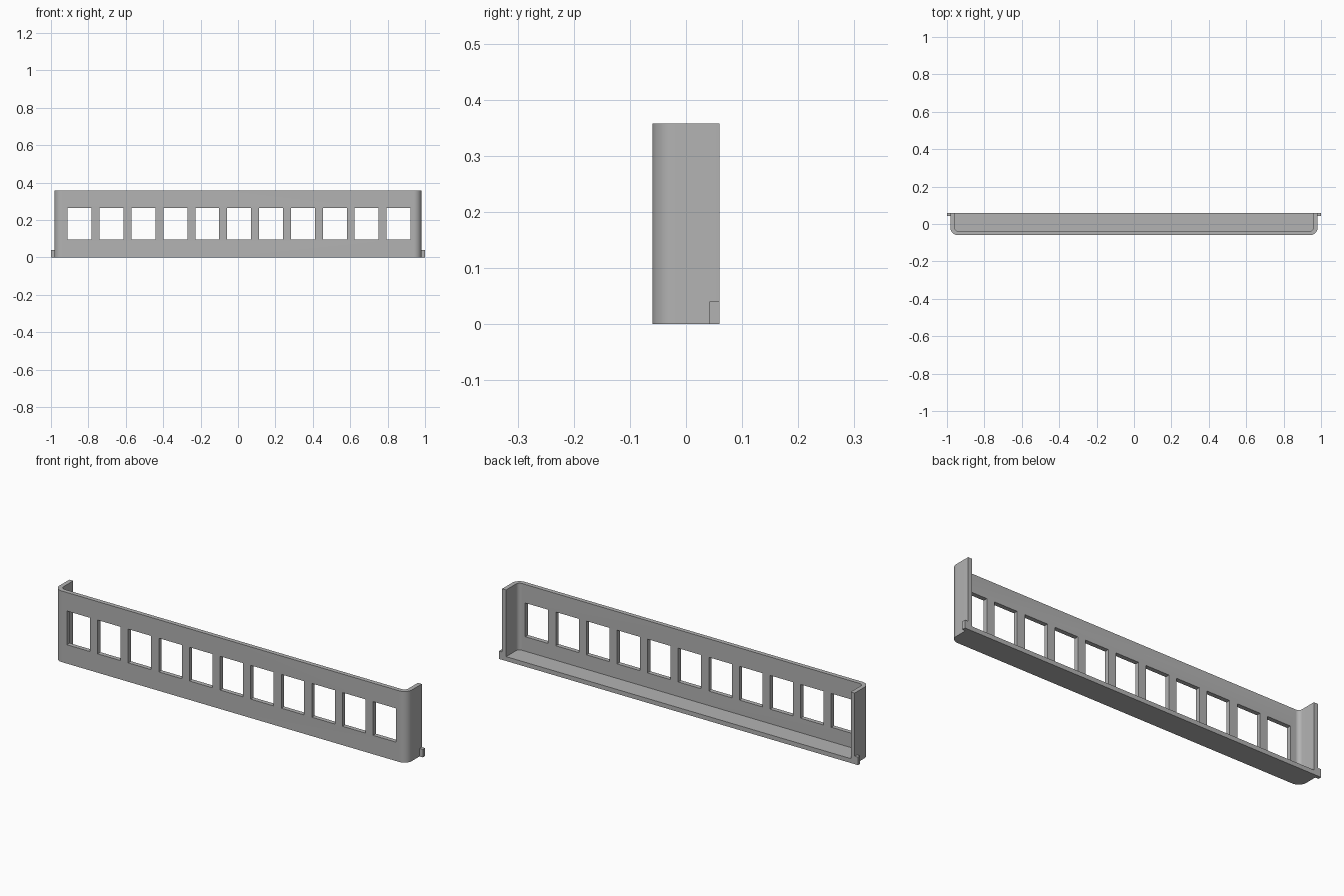
import bpy, bmesh
from math import sin, cos, pi

cube = bpy.data.objects.get("Cube")
if cube:
    bpy.data.objects.remove(cube, do_unlink=True)

grey = bpy.data.materials.new("plain grey")
grey.use_nodes = True
colour = (0.45, 0.45, 0.45, 1)
grey.diffuse_color = colour
grey.node_tree.nodes["Principled BSDF"].inputs["Base Color"].default_value = colour

HEIGHT, HALF, FRONT, BACK = 0.358, 0.982, -0.06, 0.06
WALL, FLOOR, RADIUS = 0.022, 0.022, 0.042


def make_object(name, bm):
    bmesh.ops.recalc_face_normals(bm, faces=bm.faces)
    mesh = bpy.data.meshes.new(name)
    bm.to_mesh(mesh)
    bm.free()
    mesh.materials.append(grey)
    obj = bpy.data.objects.new(name, mesh)
    bpy.context.collection.objects.link(obj)
    return obj


def add_box(bm, x0, x1, y0, y1, z0, z1):
    verts = bmesh.ops.create_cube(bm, size=1)["verts"]
    for v in verts:
        v.co = (x1 if v.co.x > 0 else x0,
                y1 if v.co.y > 0 else y0,
                z1 if v.co.z > 0 else z0)


def rounded_prism(name, half, front, back, radius, z0, z1, steps=10):
    """Upright block whose two front corners are rounded."""
    right = [(half - radius + radius * sin(a), front + radius - radius * cos(a))
             for a in (pi / 2 * i / steps for i in range(steps + 1))]
    right.append((half, back))
    outline = right + [(-x, y) for x, y in reversed(right)]
    bm = bmesh.new()
    face = bm.faces.new([bm.verts.new((x, y, z0)) for x, y in outline])
    top = bmesh.ops.extrude_face_region(bm, geom=[face])["geom"]
    bmesh.ops.translate(bm, vec=(0, 0, z1 - z0),
                        verts=[g for g in top if isinstance(g, bmesh.types.BMVert)])
    return make_object(name, bm)


def cut(target, cutter):
    mod = target.modifiers.new("cut", "BOOLEAN")
    mod.operation = "DIFFERENCE"
    mod.solver = "EXACT"
    mod.object = cutter
    bpy.context.view_layer.objects.active = target
    bpy.ops.object.modifier_apply(modifier=mod.name)
    bpy.data.objects.remove(cutter, do_unlink=True)


# Tray shell, open at the top and back
tray = rounded_prism("tray_panel", HALF, FRONT, BACK, RADIUS, 0, HEIGHT)
cavity = rounded_prism("cavity_cutter", HALF - WALL, FRONT + WALL, BACK + 0.1,
                       RADIUS - WALL, FLOOR, HEIGHT + 0.1)
cut(tray, cavity)

# Row of eleven windows through the front wall
bm = bmesh.new()
for i in range(-5, 6):
    x = 0.006 + 0.1705 * i
    add_box(bm, x - 0.064, x + 0.064, FRONT - 0.1, 0, 0.095, 0.265)
cut(tray, make_object("window_cutter", bm))

# Small tabs at the lower back corners
for side, name in ((1, "left_tab"), (-1, "right_tab")):
    bm = bmesh.new()
    add_box(bm, *sorted((side * HALF, side)), 0.042, BACK, 0, 0.04)
    make_object(name, bm)

# Smooth rounded corners, crisp edges elsewhere
bpy.ops.object.select_all(action="DESELECT")
tray.select_set(True)
bpy.context.view_layer.objects.active = tray
bpy.ops.object.shade_smooth_by_angle(angle=pi / 6)
